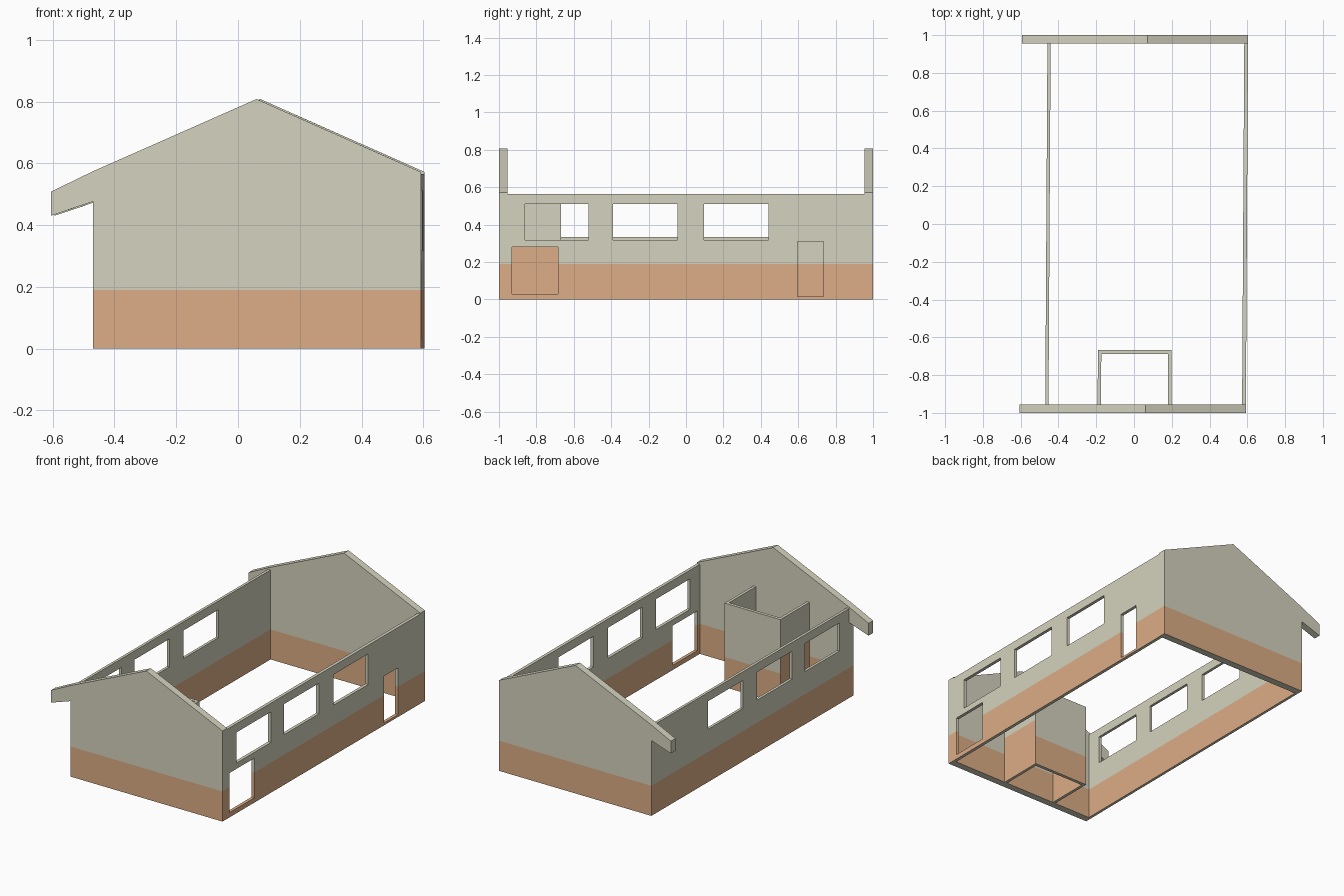
import bpy, bmesh
from mathutils import Vector

if "Cube" in bpy.data.objects:
    bpy.data.objects.remove(bpy.data.objects["Cube"])


def make_material(name, color):
    m = bpy.data.materials.new(name)
    m.diffuse_color = color
    m.use_nodes = True
    m.node_tree.nodes["Principled BSDF"].inputs["Base Color"].default_value = m.diffuse_color
    return m


PLASTER = make_material("plaster", (0.66, 0.65, 0.52, 1))
CLAY = make_material("clay_paint", (0.72, 0.42, 0.24, 1))
BAND = 0.19      # top of the painted lower band
SKEW = 0.006     # slight sideways lean of the plan along y


def finish(bm, name, band=lambda f: BAND):
    """Skew the plan, paint the lower band and create the object."""
    bmesh.ops.recalc_face_normals(bm, faces=bm.faces)
    for v in bm.verts:
        v.co.x += SKEW * v.co.y
    bm.normal_update()
    for f in bm.faces:
        low = f.calc_center_median().z < band(f)
        f.material_index = 1 if low and f.normal.z > -0.9 else 0
    me = bpy.data.meshes.new(name)
    bm.to_mesh(me)
    bm.free()
    me.materials.append(PLASTER)
    me.materials.append(CLAY)
    ob = bpy.data.objects.new(name, me)
    bpy.context.collection.objects.link(ob)
    return ob


def prism(points, depth, cuts):
    """Extrude a closed outline and split it at the given heights."""
    bm = bmesh.new()
    face = bm.faces.new([bm.verts.new(p) for p in points])
    r = bmesh.ops.extrude_face_region(bm, geom=[face], use_keep_orig=True)
    bmesh.ops.translate(bm, vec=Vector(depth),
                        verts=[g for g in r["geom"] if isinstance(g, bmesh.types.BMVert)])
    for z in cuts:
        bmesh.ops.bisect_plane(bm, geom=bm.verts[:] + bm.edges[:] + bm.faces[:],
                               plane_co=(0, 0, z), plane_no=(0, 0, 1))
    return bm


def side_wall(name, x, thick, top, openings):
    """Long wall along y, built as grid cells with the openings left out."""
    ys = sorted({-0.955, 0.955} | {v for o in openings for v in o[:2]})
    zs = sorted({0, BAND, top} | {v for o in openings for v in o[2:]})
    bm = bmesh.new()
    grid = {(y, z): bm.verts.new((x, y, z)) for y in ys for z in zs}
    for y0, y1 in zip(ys, ys[1:]):
        for z0, z1 in zip(zs, zs[1:]):
            cy, cz = (y0 + y1) / 2, (z0 + z1) / 2
            if any(a < cy < b and c < cz < d for a, b, c, d in openings):
                continue
            bm.faces.new([grid[k] for k in ((y0, z0), (y1, z0), (y1, z1), (y0, z1))])
    bmesh.ops.delete(bm, geom=[v for v in bm.verts if not v.link_faces], context='VERTS')
    r = bmesh.ops.extrude_face_region(bm, geom=bm.faces[:], use_keep_orig=True)
    bmesh.ops.translate(bm, vec=Vector((thick, 0, 0)),
                        verts=[g for g in r["geom"] if isinstance(g, bmesh.types.BMVert)])
    return finish(bm, name)


# Gable end walls with an eave overhang on the left
gable = [(-0.464, 0), (0.598, 0), (0.598, 0.572), (0.066, 0.808),
         (-0.464, 0.574), (-0.6, 0.508), (-0.6, 0.43), (-0.464, 0.476)]
for name, y in (("front_gable", -1.0), ("back_gable", 0.955)):
    finish(prism([(x, y, z) for x, z in gable], (0, 0.045, 0), [BAND]), name)

# Long side walls: three windows each, two doors on the right
window_spans = [(-0.86, -0.52), (-0.39, -0.045), (0.095, 0.44)]
doors = [(-0.93, -0.685, 0.03, 0.28), (0.595, 0.735, 0.015, 0.31)]
side_wall("left_wall", -0.464, 0.017, 0.565, [(a, b, 0.333, 0.51) for a, b in window_spans])
side_wall("right_wall", 0.598, -0.02, 0.565,
          [(a, b, 0.317, 0.51) for a, b in window_spans] + doors)

# Small inner room: U-shaped partition against the front gable
outline = [(-0.187, -0.955), (-0.187, -0.668), (0.203, -0.668), (0.203, -0.955),
           (0.185, -0.955), (0.185, -0.688), (-0.169, -0.688), (-0.169, -0.955)]
room = prism([(x, y, 0) for x, y in outline], (0, 0, 0.53), [BAND, 0.3])
finish(room, "inner_room", lambda f: 0.3 if abs(f.normal.x) > 0.9 else BAND)
